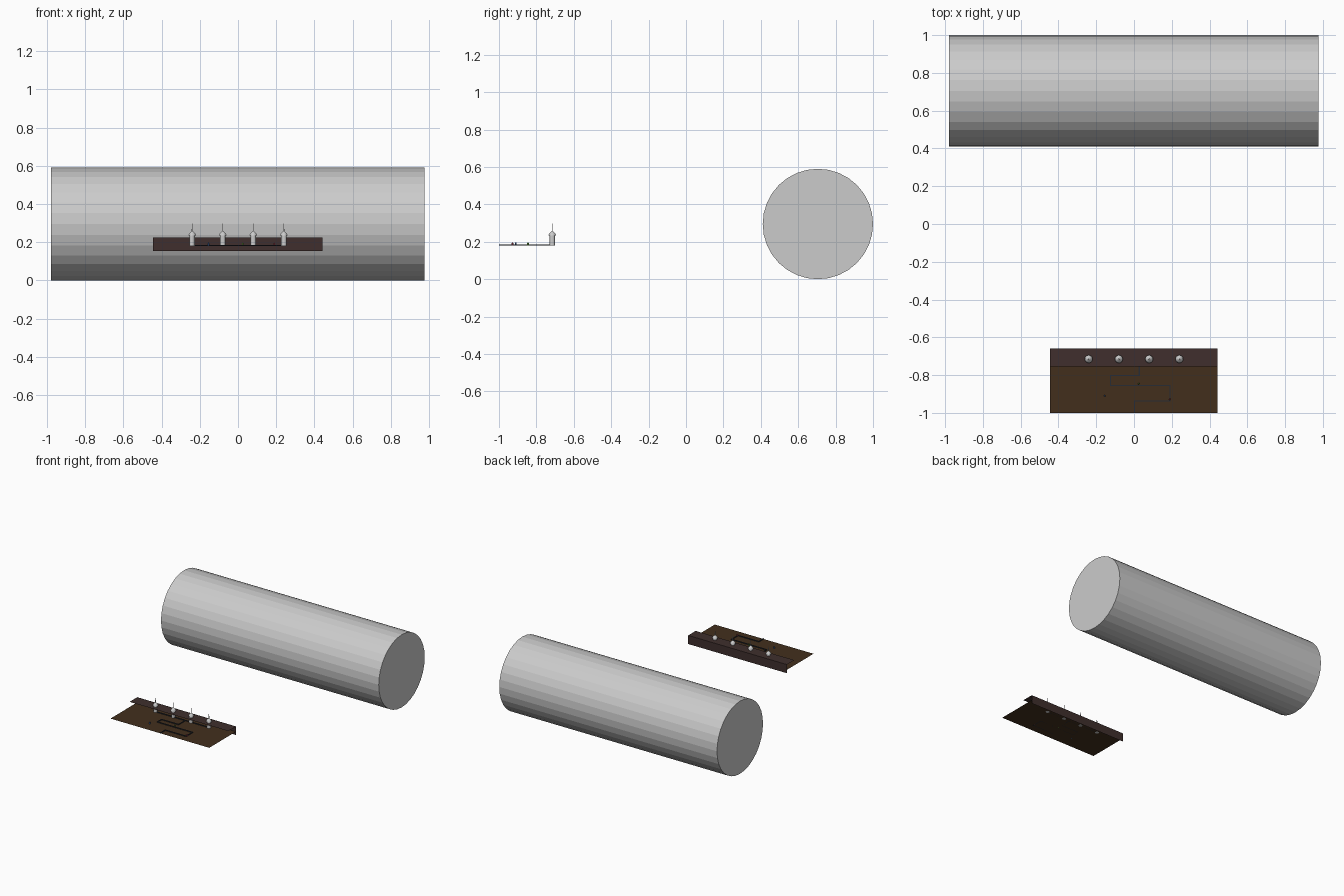
import bpy, bmesh, math
from mathutils import Vector

if "Cube" in bpy.data.objects:
    bpy.data.objects.remove(bpy.data.objects["Cube"])


def material(name, rgb):
    m = bpy.data.materials.new(name)
    m.diffuse_color = (*rgb, 1)
    m.use_nodes = True
    m.node_tree.nodes["Principled BSDF"].inputs["Base Color"].default_value = m.diffuse_color
    return m


SOIL = material("dark_soil", (0.055, 0.028, 0.012))
WALL = material("dark_wall", (0.05, 0.028, 0.026))
WIRE = material("dark_wire", (0.02, 0.025, 0.035))


def finish(name, bm, mat=None):
    me = bpy.data.meshes.new(name)
    bm.to_mesh(me)
    bm.free()
    ob = bpy.data.objects.new(name, me)
    bpy.context.collection.objects.link(ob)
    if mat:
        me.materials.append(mat)
    return ob


def sheet(name, corners, mat):
    bm = bmesh.new()
    bm.faces.new([bm.verts.new(c) for c in corners])
    return finish(name, bm, mat)


def add_box(bm, lo, hi):
    lo, hi = Vector(lo), Vector(hi)
    for v in bmesh.ops.create_cube(bm, size=1)["verts"]:
        v.co = (lo + hi) / 2 + Vector(a * b for a, b in zip(v.co, hi - lo))


def turned(name, profile, place, sides=16, mat=None):
    # Revolve (radius, height) points about z
    bm = bmesh.new()
    for (r1, z1), (r2, z2) in zip(profile, profile[1:]):
        res = bmesh.ops.create_cone(bm, cap_ends=False, segments=sides,
                                    radius1=r1, radius2=r2, depth=max(z2 - z1, 1e-5))
        for v in res["verts"]:
            v.co.z += (z1 + z2) / 2
    bmesh.ops.remove_doubles(bm, verts=bm.verts, dist=2e-5)
    ob = finish(name, bm, mat)
    ob.location = place
    return ob


# Large drum lying along x
bpy.ops.mesh.primitive_cylinder_add(vertices=32, radius=0.295, depth=1.955,
                                    location=(-0.001, 0.705, 0.295),
                                    rotation=(0, math.pi / 2, 0))
bpy.context.object.name = "large_drum"

# Thin board with a raised shelf and back wall
X0, X1, BACK = -0.445, 0.442, -0.658
sheet("board", [(X0, -1, 0.18), (X1, -1, 0.18), (X1, BACK, 0.18), (X0, BACK, 0.18)], SOIL)
sheet("shelf", [(X0, -0.755, 0.222), (X1, -0.755, 0.222), (X1, BACK, 0.222), (X0, BACK, 0.222)], WALL)
sheet("back_wall", [(X0, BACK, 0.153), (X1, BACK, 0.153), (X1, BACK, 0.223), (X0, BACK, 0.223)], WALL)

# Winding channel on the board, with a short branch
path = [(0.003, -1), (0.003, -0.938), (0.19, -0.938), (0.19, -0.855),
        (-0.125, -0.855), (-0.125, -0.802), (0.028, -0.802), (0.028, -0.715)]
bm = bmesh.new()
w = 0.003
for (xa, ya), (xb, yb) in zip(path, path[1:]):
    add_box(bm, (min(xa, xb) - w, max(min(ya, yb) - w, -1), 0.18),
            (max(xa, xb) + w, max(ya, yb) + w, 0.186))
add_box(bm, (-0.24, -0.718, 0.18), (0.24, -0.712, 0.186))
finish("winding_channel", bm, WIRE)

# Turned towers with cone roofs and spires
tower = [(0, 0), (0.0145, 0), (0.0145, 0.055), (0.021, 0.055), (0.016, 0.066),
         (0.007, 0.075), (0.0025, 0.079), (0.0015, 0.119), (0, 0.119)]
for i in range(4):
    turned(f"tower_{i + 1}", tower, (-0.24 + 0.16 * i, -0.715, 0.179))

# Small coloured markers
marker = [(0, 0), (0.0045, 0), (0.0045, 0.012), (0.002, 0.017), (0, 0.017)]
for name, x, y, rgb in (("blue_marker", -0.155, -0.91, (0.05, 0.15, 0.4)),
                        ("red_marker", 0.19, -0.928, (0.4, 0.05, 0.08)),
                        ("green_marker", 0.025, -0.845, (0.15, 0.4, 0.05))):
    turned(name, marker, (x, y, 0.18), 8, material(name, rgb))
